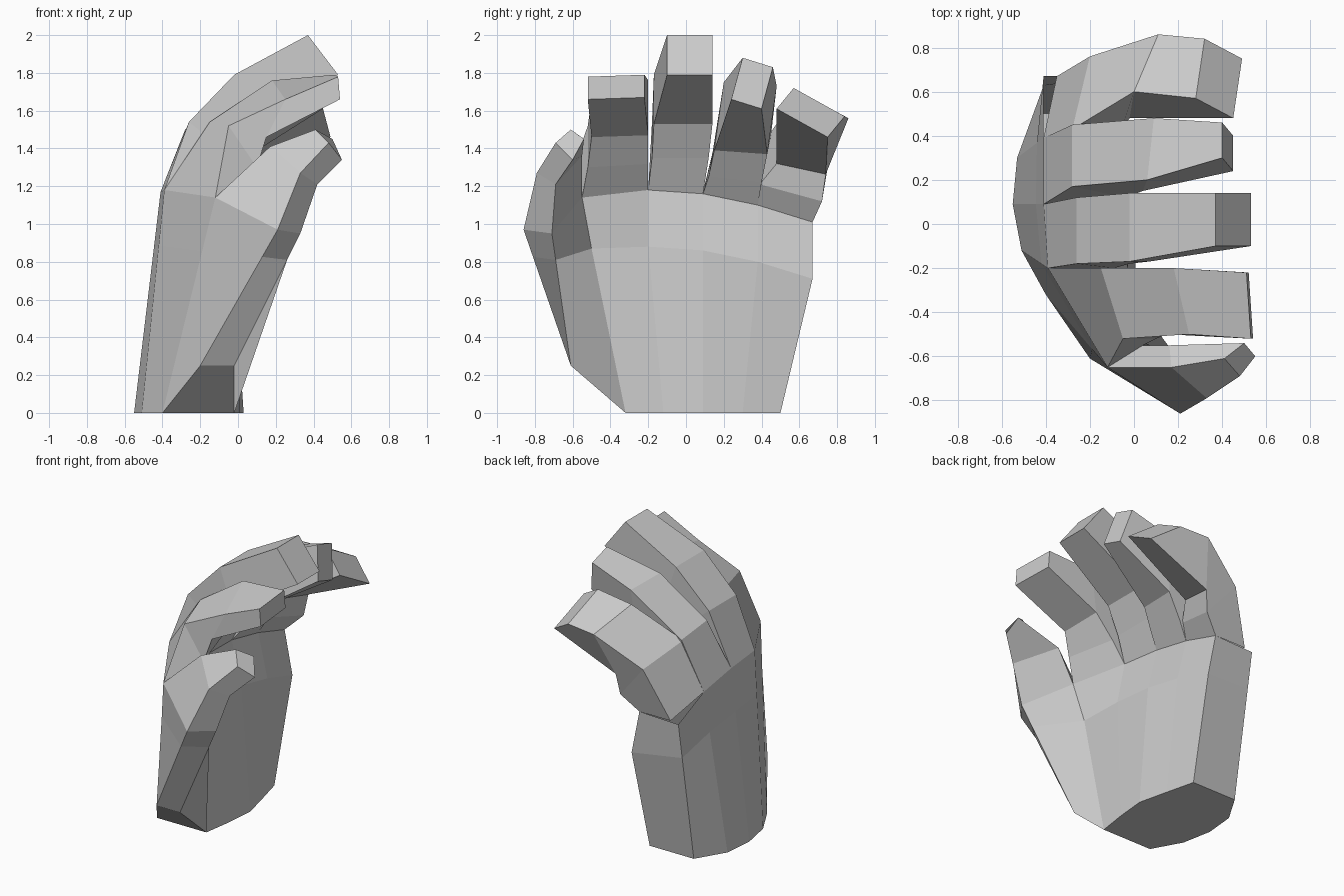
import bpy
from mathutils import Vector

if "Cube" in bpy.data.objects:
    bpy.data.objects.remove(bpy.data.objects["Cube"])


def loft(name, rings, cap_start=False, cap_end=True, open_side=None):
    """Flat-shaded skin through rings; open_side leaves out one side of the first two spans."""
    n = len(rings[0])
    verts = [tuple(p) for r in rings for p in r]
    faces = []
    for k in range(len(rings) - 1):
        for i in range(n):
            if i == open_side and k < 2:
                continue
            j = (i + 1) % n
            faces.append((k * n + i, k * n + j, (k + 1) * n + j, (k + 1) * n + i))
    if cap_start:
        faces.append(tuple(reversed(range(n))))
    if cap_end:
        faces.append(tuple(range((len(rings) - 1) * n, len(rings) * n)))
    me = bpy.data.meshes.new(name)
    me.from_pydata(verts, [], faces)
    ob = bpy.data.objects.new(name, me)
    bpy.context.collection.objects.link(ob)
    bpy.context.view_layer.objects.active = ob
    ob.select_set(True)
    bpy.ops.object.mode_set(mode='EDIT')
    bpy.ops.mesh.select_all(action='SELECT')
    bpy.ops.mesh.normals_make_consistent(inside=False)
    bpy.ops.object.mode_set(mode='OBJECT')
    ob.select_set(False)
    return ob


# Palm: five columns on the back, five on the palm side, open where the thumb joins
ys = [-.32, -.12, .09, .30, .50]
wrist_back = [Vector((x, y, 0)) for x, y in zip([-.40, -.51, -.55, -.53, -.41], ys)]
wrist_front = [Vector((x, y, 0)) for x, y in zip([-.02, .01, .03, -.02, -.07], ys)]
top_back = [Vector(p) for p in [(-.12, -.65, 1.14), (-.39, -.20, 1.18), (-.41, .09, 1.17),
                                (-.41, .39, 1.12), (-.41, .67, 1.00)]]
top_front = [Vector(p) for p in [(.04, -.55, 1.14), (-.09, -.20, 1.18), (-.11, .09, 1.16),
                                 (-.11, .38, 1.10), (-.11, .67, 1.01)]]
mid_front = [Vector(p) for p in [(-.01, -.50, .87), (-.03, -.20, .88), (-.04, .09, .86),
                                 (-.04, .38, .80), (-.05, .67, .71)]]
mid_back = [a.lerp(b, .75) for a, b in zip(wrist_back, top_back)]
loft("palm", [b + f[::-1] for b, f in ((wrist_back, wrist_front), (mid_back, mid_front),
                                       (top_back, top_front))],
     cap_start=True, cap_end=False, open_side=9)


# Fingers: each ring is back x,z, inner x,z, y range, drop and lean across,
# inner y shift, share of the drop and lean that the inner side follows
def ring(xb, zb, xf, zf, y0, y1, dz=0, dx=0, s=0, f=1):
    return [(xb, y0, zb), (xb + dx, y1, zb - dz),
            (xf + dx * f, y1 + s, zf - dz * f), (xf, y0 + s, zf)]


fingers = {
    "index_finger": [(-.05, 1.52, .10, 1.30, -.52, -.20, -.02, -.10, 0, .9),
                     (.25, 1.66, .15, 1.46, -.50, -.20, -.10, -.07, 0, .1),
                     (.53, 1.78, .54, 1.66, -.52, -.22, -.01, -.02, 0, 1)],
    "middle_finger": [(-.26, 1.54, -.02, 1.35, -.18, .12),
                      (-.02, 1.79, .07, 1.53, -.17, .14),
                      (.37, 2.00, .53, 1.79, -.10, .14)],
    "ring_finger": [(-.28, 1.50, -.04, 1.25, .17, .45, .03, 0, -.05),
                    (.06, 1.75, .04, 1.39, .20, .48, .02, .03, -.05),
                    (.40, 1.88, .45, 1.66, .30, .46, .05, 0, -.06)],
    "little_finger": [(-.28, 1.46, -.07, 1.21, .43, .76, .10, .08, -.04, .9),
                      (.00, 1.70, -.02, 1.32, .60, .86, .14, .11, -.12, .4),
                      (.28, 1.72, .45, 1.61, .57, .84, .15, .04, -.09)],
}
for i, (name, path) in enumerate(fingers.items()):
    base = [top_back[i], top_back[i + 1], top_front[i + 1], top_front[i]]
    if i == 3:
        base[1] = Vector((-.35, .67, 1.01))
    loft(name, [base] + [ring(*r) for r in path])

# Thumb: fleshy pad from the wrist, then two segments
heel = [Vector((-.20, -.61, .25)), wrist_back[0], wrist_front[0], Vector((-.02, -.61, .25))]
root = [Vector((.21, -.86, .97)), top_back[0], top_front[0], Vector((.33, -.71, .95))]
pad = [heel[0].lerp(root[0], .8), mid_back[0], mid_front[0], heel[3].lerp(root[3], .8)]
loft("thumb", [
    heel, pad, root,
    [(.33, -.79, 1.27), (.17, -.65, 1.41), (.16, -.55, 1.36), (.42, -.69, 1.21)],
    [(.48, -.69, 1.43), (.41, -.61, 1.50), (.50, -.54, 1.45), (.55, -.60, 1.34)],
], cap_start=True, open_side=1)
